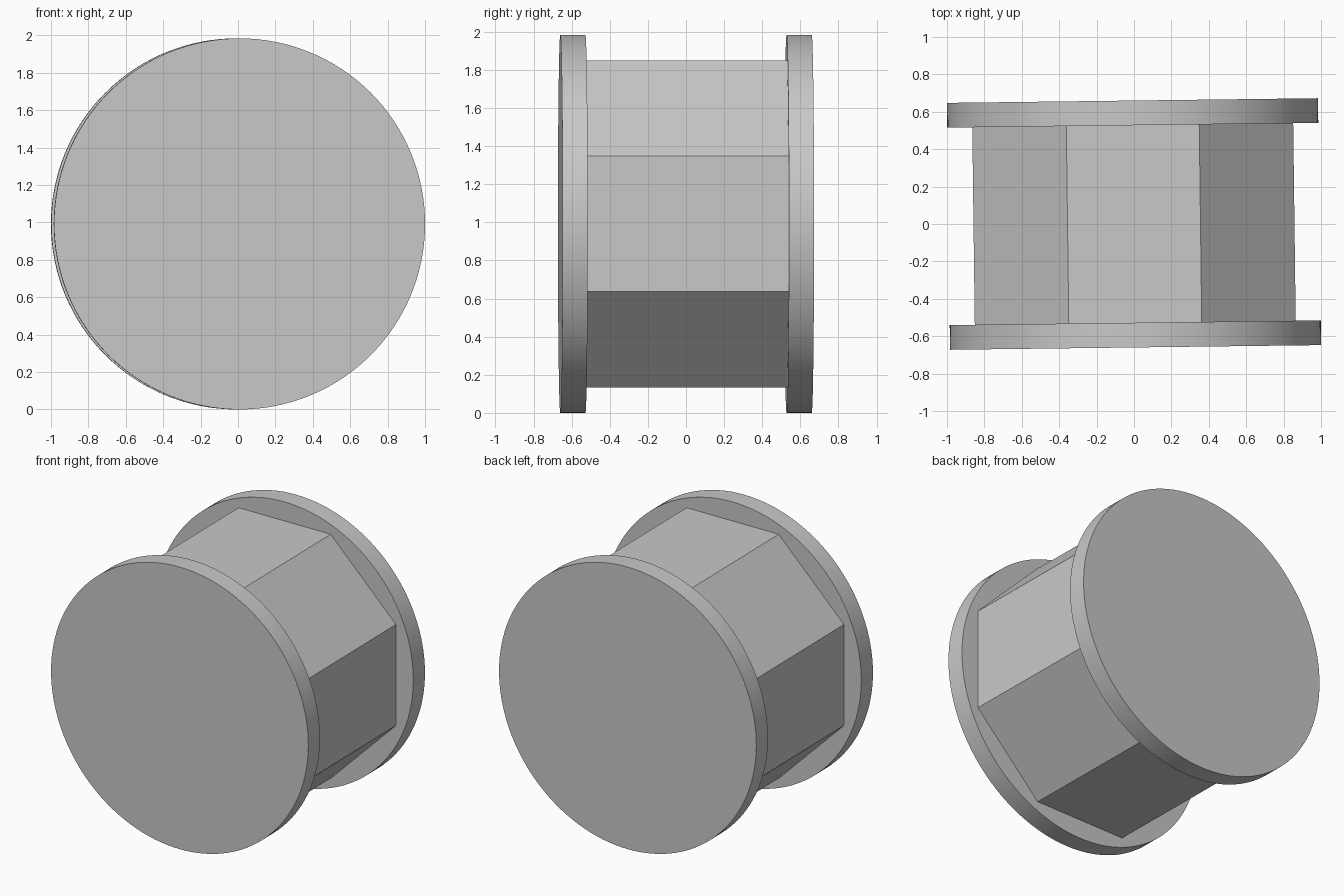
import bpy
import math
from mathutils import Matrix

cube = bpy.data.objects.get("Cube")
if cube:
    bpy.data.objects.remove(cube, do_unlink=True)

RADIUS = 0.992      # flange radius
APOTHEM = 0.858     # centre to flat of the octagonal core
INNER, OUTER = 0.528, 0.66   # flange faces along the axle
YAW = Matrix.Rotation(math.radians(0.72), 4, "Z")   # slight turn of the whole spool

grey = bpy.data.materials.new("light grey")
grey.use_nodes = True
colour = (0.58, 0.58, 0.58, 1)
grey.diffuse_color = colour
grey.node_tree.nodes["Principled BSDF"].inputs["Base Color"].default_value = colour


def prism(name, sides, radius, y0, y1, twist=0.0):
    """Prism or disc along the spool axis, from y0 to y1."""
    bpy.ops.mesh.primitive_cylinder_add(vertices=sides, radius=radius, depth=y1 - y0)
    obj = bpy.context.object
    obj.name = name
    place = (Matrix.Translation((0, (y0 + y1) / 2, 0))
             @ Matrix.Rotation(math.pi / 2, 4, "X")
             @ Matrix.Rotation(twist, 4, "Z"))
    obj.data.transform(Matrix.Translation((0, 0, RADIUS)) @ YAW @ place)
    obj.data.materials.append(grey)
    bpy.ops.object.shade_smooth_by_angle(angle=math.radians(30))
    return obj


# Octagonal core with flats at top, bottom and sides
prism("core", 8, APOTHEM / math.cos(math.pi / 8), -INNER, INNER, math.pi / 8)

# Round end flanges
prism("front_flange", 128, RADIUS, -OUTER, -INNER)
prism("back_flange", 128, RADIUS, INNER, OUTER)
